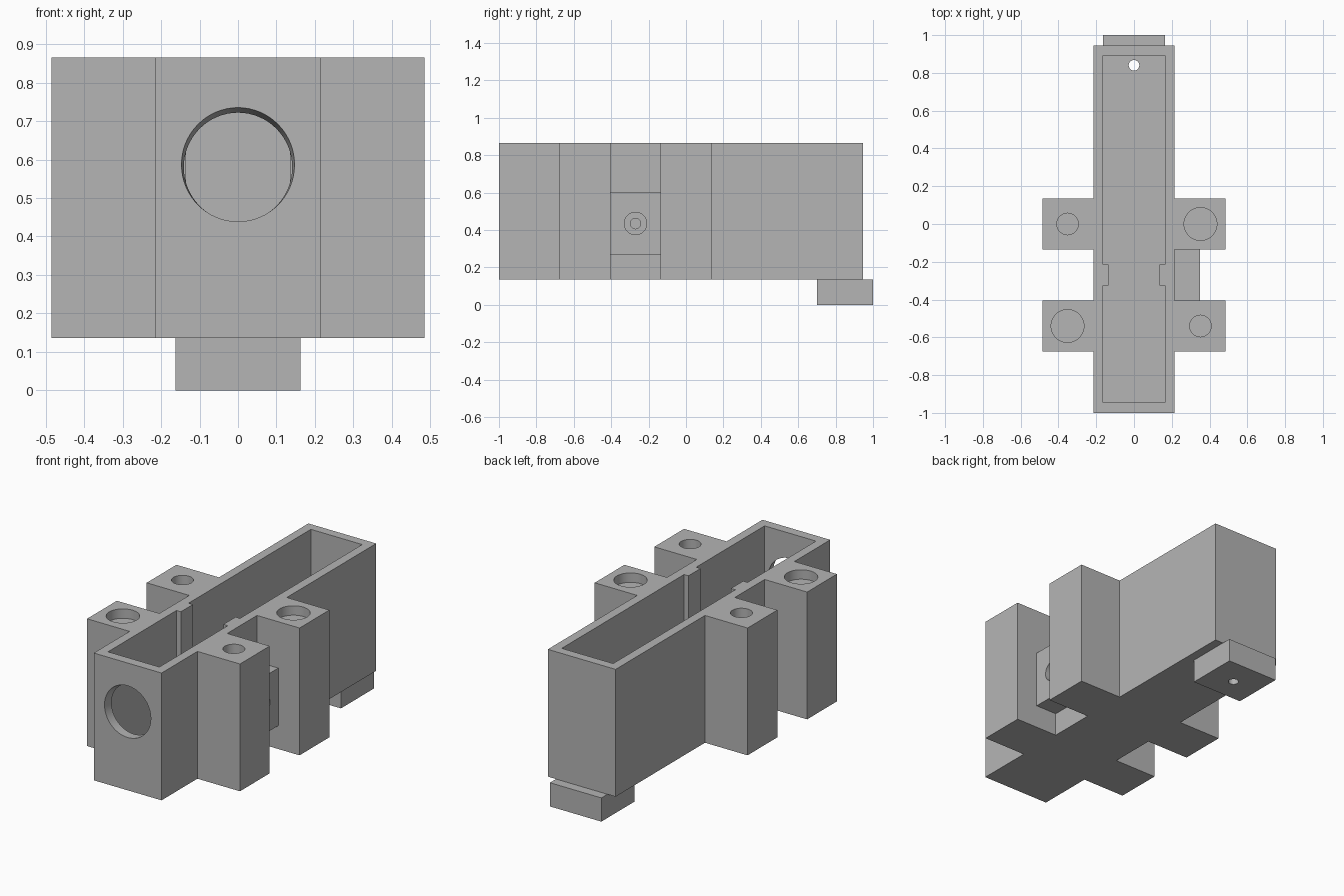
import bpy, bmesh
from mathutils import Vector, Matrix

if "Cube" in bpy.data.objects:
    bpy.data.objects.remove(bpy.data.objects["Cube"])

BASE, TOP, FLOOR = 0.136, 0.866, 0.19
HALF, INNER, EAR = 0.215, 0.163, 0.485

grey = bpy.data.materials.new("plain grey")
grey.diffuse_color = (0.46, 0.46, 0.46, 1)
grey.use_nodes = True
grey.node_tree.nodes["Principled BSDF"].inputs["Base Color"].default_value = grey.diffuse_color


def make(name, bm):
    bmesh.ops.recalc_face_normals(bm, faces=bm.faces)
    mesh = bpy.data.meshes.new(name)
    bm.to_mesh(mesh)
    bm.free()
    mesh.materials.append(grey)
    obj = bpy.data.objects.new(name, mesh)
    bpy.context.collection.objects.link(obj)
    return obj


def prism(name, outline, z0, z1):
    """Extrude a plan outline between two heights."""
    bm = bmesh.new()
    face = bm.faces.new([bm.verts.new((x, y, z0)) for x, y in outline])
    new = bmesh.ops.extrude_face_region(bm, geom=[face])["geom"]
    bmesh.ops.translate(bm, vec=(0, 0, z1 - z0),
                        verts=[g for g in new if isinstance(g, bmesh.types.BMVert)])
    return make(name, bm)


def box(name, x0, x1, y0, y1, z0, z1):
    return prism(name, [(x0, y0), (x1, y0), (x1, y1), (x0, y1)], z0, z1)


def bore(start, end, r0, r1=None):
    """Round cutter running from start to end."""
    start, end = Vector(start), Vector(end)
    axis = end - start
    place = (Matrix.Translation((start + end) / 2)
             @ axis.to_track_quat("Z", "Y").to_matrix().to_4x4())
    bm = bmesh.new()
    bmesh.ops.create_cone(bm, cap_ends=True, segments=64, radius1=r0,
                          radius2=r1 or r0, depth=axis.length, matrix=place)
    return make("bore_cutter", bm)


def cut(obj, cutters):
    for cutter in cutters:
        cutter.hide_render = True
        mod = obj.modifiers.new("cut", "BOOLEAN")
        mod.operation, mod.solver, mod.object = "DIFFERENCE", "EXACT", cutter
    bpy.context.view_layer.update()
    result = obj.evaluated_get(bpy.context.evaluated_depsgraph_get())
    mesh = bpy.data.meshes.new_from_object(result)
    obj.modifiers.clear()
    obj.data = mesh
    for cutter in cutters:
        bpy.data.objects.remove(cutter)


def symmetric(right):
    """Mirror the +x half of an outline, listed front to back."""
    return right + [(-x, y) for x, y in reversed(right)]


# Housing: long body with two pairs of ears
side = [(HALF, -1)]
for y in (-0.54, 0):
    side += [(HALF, y - 0.135), (EAR, y - 0.135), (EAR, y + 0.135), (HALF, y + 0.135)]
side.append((HALF, 0.945))
housing = prism("housing", symmetric(side), BASE, TOP)

# Open trough with a guide rib on each wall
rib = 0.135
trough = [(INNER, -0.945), (INNER, -0.325), (rib, -0.325),
          (rib, -0.215), (INNER, -0.215), (INNER, 0.893)]
cutters = [prism("trough_cutter", symmetric(trough), FLOOR, TOP + 0.1)]

# Slightly tapered round opening in the front wall
cutters.append(bore((0, -1.055, 0.592), (0, -0.89, 0.571), 0.153, 0.135))

# Blind sockets in the ears, large and small on opposite corners
for x, y, radius, depth in ((-0.352, -0.54, 0.087, 0.054), (0.352, 0, 0.087, 0.054),
                            (0.352, -0.54, 0.057, 0.08), (-0.352, 0, 0.057, 0.08)):
    cutters.append(bore((x, y, TOP - depth), (x, y, TOP + 0.1), radius))


def tab_hole():
    return bore((0, 0.84, -0.1), (0, 0.84, 0.3), 0.028)


def port_hole():
    return bore((0.1, -0.27, 0.435), (0.5, -0.27, 0.435), 0.028)


cut(housing, cutters + [tab_hole(), port_hole()])

# Foot tab under the back end
foot_tab = box("foot_tab", -INNER, INNER, 0.70, 1, 0, BASE)
cut(foot_tab, [tab_hole()])

# Side port block with a counterbore
port_block = box("side_port_block", HALF, 0.35, -0.405, -0.135, 0.27, 0.60)
cut(port_block, [port_hole(), bore((0.25, -0.27, 0.435), (0.45, -0.27, 0.435), 0.06)])

# Smooth round walls, keep hard edges
for obj in (housing, foot_tab, port_block):
    bpy.ops.object.select_all(action="DESELECT")
    obj.select_set(True)
    bpy.context.view_layer.objects.active = obj
    bpy.ops.object.shade_smooth_by_angle(angle=0.5)
